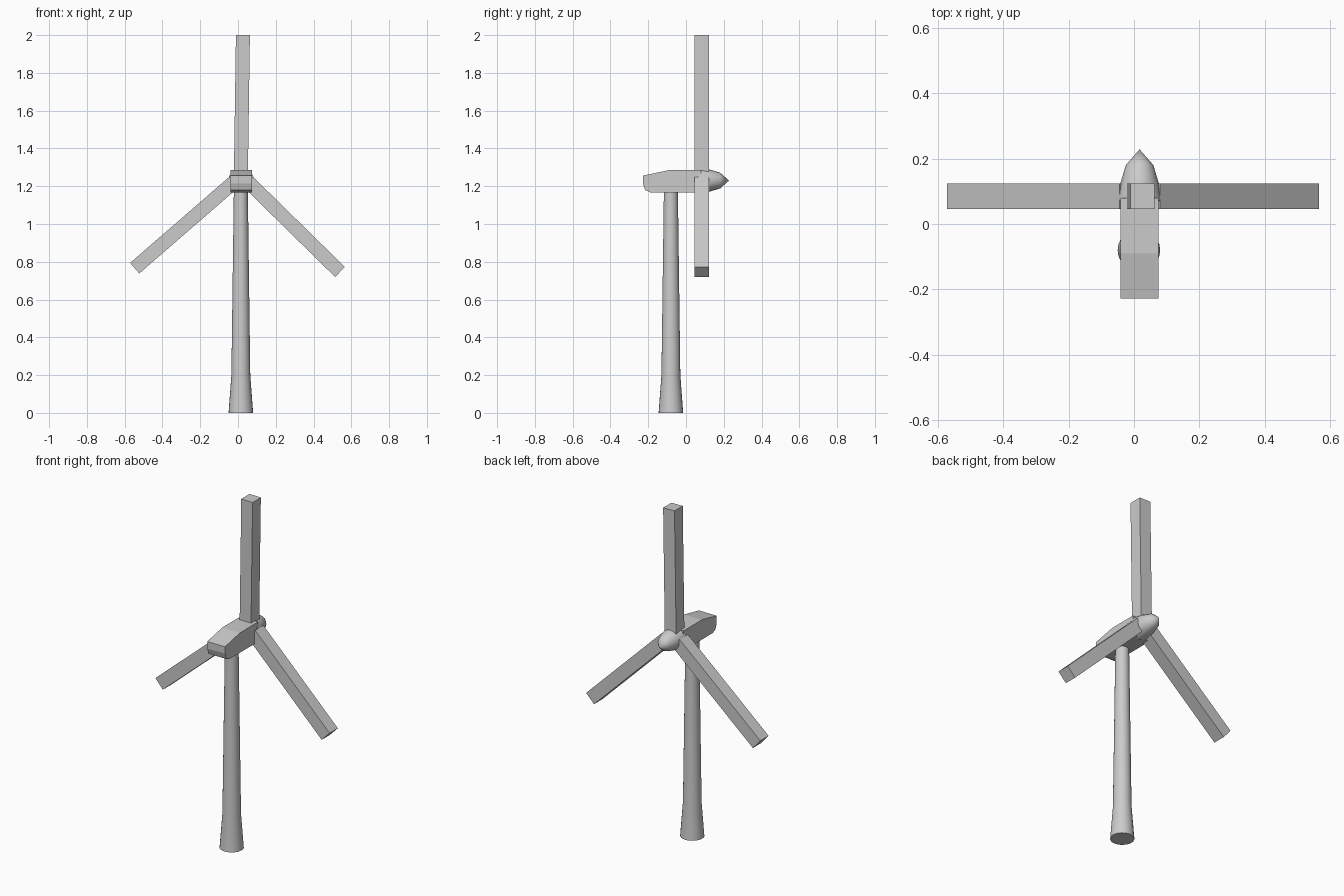
import bpy, bmesh, math
from mathutils import Matrix, Vector

if "Cube" in bpy.data.objects:
    bpy.data.objects.remove(bpy.data.objects["Cube"], do_unlink=True)

grey = bpy.data.materials.new("light grey")
grey.use_nodes = True
grey.diffuse_color = (0.6, 0.6, 0.6, 1)
grey.node_tree.nodes["Principled BSDF"].inputs["Base Color"].default_value = (0.6, 0.6, 0.6, 1)

AXIS_X = 0.017
HUB_Z = 1.23


def finish(bm, name, smooth=False):
    bmesh.ops.remove_doubles(bm, verts=bm.verts, dist=1e-5)
    bmesh.ops.recalc_face_normals(bm, faces=bm.faces)
    mesh = bpy.data.meshes.new(name)
    bm.to_mesh(mesh)
    bm.free()
    mesh.materials.append(grey)
    ob = bpy.data.objects.new(name, mesh)
    bpy.context.collection.objects.link(ob)
    if smooth:
        bpy.ops.object.select_all(action="DESELECT")
        ob.select_set(True)
        bpy.context.view_layer.objects.active = ob
        bpy.ops.object.shade_smooth_by_angle(angle=math.radians(32))
    return ob


def lathe(name, profile, sides, matrix):
    """Stack cone sections along local z from (radius, height) pairs."""
    bm = bmesh.new()
    rings = []
    for r, h in profile:
        if r == 0:
            rings.append([bm.verts.new((0, 0, h))] * sides)
        else:
            angles = [math.tau * i / sides for i in range(sides)]
            rings.append([bm.verts.new((r * math.cos(a), r * math.sin(a), h)) for a in angles])
    for low, high in zip(rings, rings[1:]):
        for i in range(sides):
            j = (i + 1) % sides
            bm.faces.new(list(dict.fromkeys((low[i], low[j], high[j], high[i]))))
    for ring in (rings[0], rings[-1]):
        if ring[0] is not ring[1]:
            bm.faces.new(ring)
    bm.transform(matrix)
    return finish(bm, name, True)


def extrude(name, outline, offset):
    """Turn a closed outline into a prism."""
    bm = bmesh.new()
    face = bm.faces.new([bm.verts.new(p) for p in outline])
    moved = bmesh.ops.extrude_face_region(bm, geom=[face])["geom"]
    verts = [v for v in moved if isinstance(v, bmesh.types.BMVert)]
    bmesh.ops.translate(bm, verts=verts, vec=offset)
    return finish(bm, name)


# Tower with a flared foot
lathe("tower", [(0.065, 0), (0.05, 0.2), (0.037, 1.18)], 24,
      Matrix.Translation((AXIS_X - 0.002, -0.08, 0)))

# Nacelle from its side outline
side = [(-0.228, 1.256), (-0.09, 1.285), (0.08, 1.285), (0.08, 1.168),
        (-0.19, 1.168), (-0.217, 1.18), (-0.228, 1.215)]
extrude("nacelle", [(AXIS_X - 0.058, y, z) for y, z in side], (0.116, 0, 0))

# Pointed hub, turned to face the back
lathe("hub", [(0.068, 0.07), (0.06, 0.12), (0.042, 0.18), (0, 0.228)], 16,
      Matrix.Translation((AXIS_X, 0, HUB_Z)) @ Matrix.Rotation(-math.pi / 2, 4, "X"))

# Three square blades, each from root to tip
blades = {
    "upper_blade": ((0.0155, 1.275), (0.026, 2.0)),
    "left_blade": ((0.054, 1.223), (0.54, 0.746)),
    "right_blade": ((-0.02, 1.223), (-0.547, 0.766)),
}
for name, (root, tip) in blades.items():
    a, b = (Vector((p[0], 0.046, p[1])) for p in (root, tip))
    across = (b - a).normalized().cross(Vector((0, 1, 0))) * 0.037
    extrude(name, [a - across, a + across, b + across, b - across], (0, 0.077, 0))
